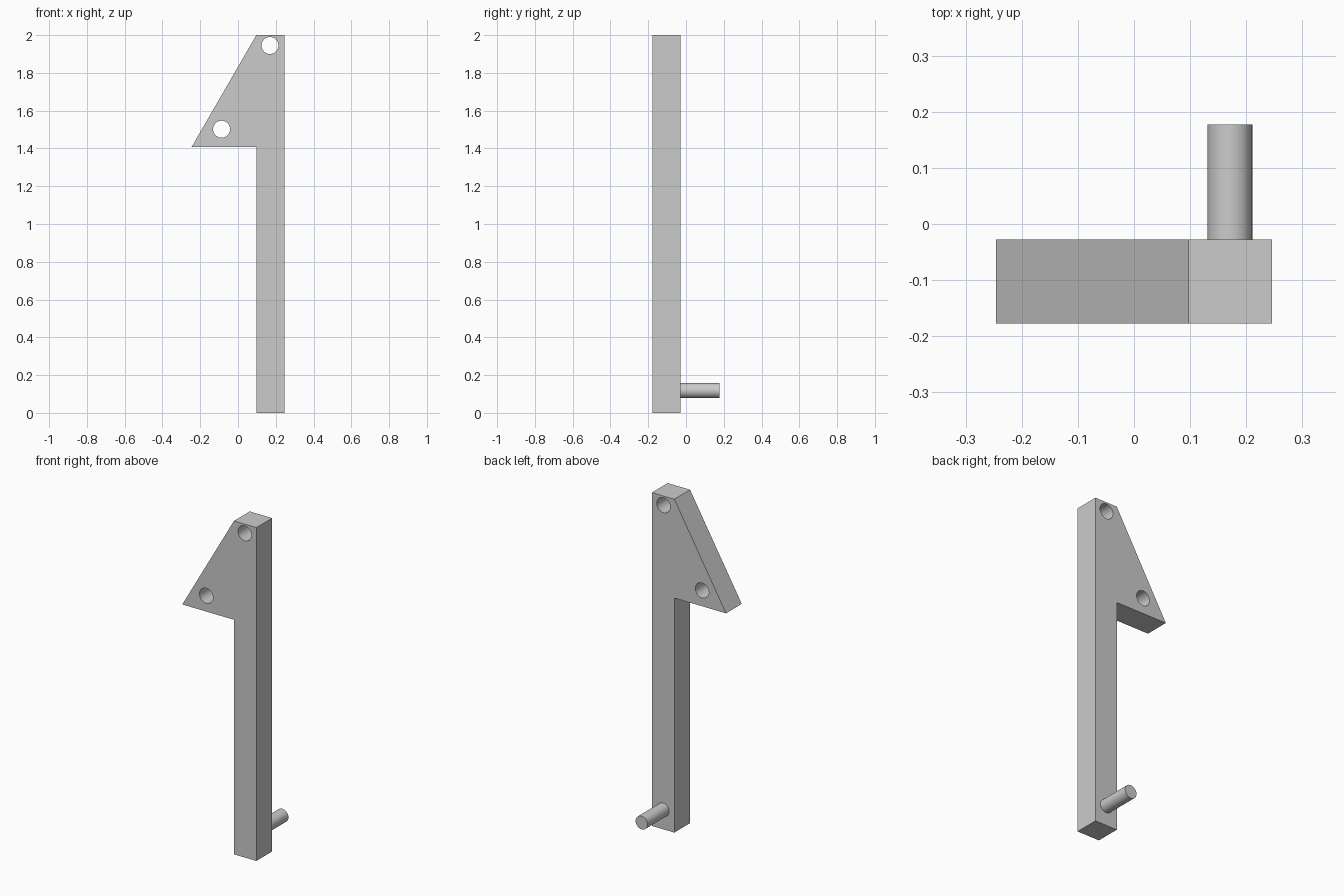
import bpy
import bmesh
from math import radians

cube = bpy.data.objects.get("Cube")
if cube:
    bpy.data.objects.remove(cube, do_unlink=True)

FRONT, BACK, PEG_END = -0.177, -0.028, 0.177

grey = bpy.data.materials.new("plain grey")
grey.use_nodes = True
colour = (0.6, 0.6, 0.6, 1)
grey.diffuse_color = colour
grey.node_tree.nodes["Principled BSDF"].inputs["Base Color"].default_value = colour


def cylinder(name, x, z, radius, y0, y1):
    """Round bar running along y."""
    bpy.ops.mesh.primitive_cylinder_add(
        vertices=32, radius=radius, depth=y1 - y0,
        location=(x, (y0 + y1) / 2, z), rotation=(radians(90), 0, 0))
    obj = bpy.context.object
    obj.name = name
    obj.data.materials.append(grey)
    bpy.ops.object.shade_smooth_by_angle(angle=radians(30))
    return obj


# Flat arm with the triangular head, extruded from its outline
outline = [(0.097, 0), (0.246, 0), (0.246, 2), (0.097, 2),
           (-0.246, 1.407), (0.097, 1.407)]
bm = bmesh.new()
face = bm.faces.new([bm.verts.new((x, FRONT, z)) for x, z in outline])
ext = bmesh.ops.extrude_face_region(bm, geom=[face])
moved = [v for v in ext["geom"] if isinstance(v, bmesh.types.BMVert)]
bmesh.ops.translate(bm, verts=moved, vec=(0, BACK - FRONT, 0))
bmesh.ops.recalc_face_normals(bm, faces=bm.faces)
mesh = bpy.data.meshes.new("arm")
bm.to_mesh(mesh)
bm.free()
arm = bpy.data.objects.new("arm", mesh)
bpy.context.collection.objects.link(arm)
mesh.materials.append(grey)

# Two through holes in the head
for name, x, z in (("upper", 0.169, 1.945), ("lower", -0.087, 1.502)):
    cutter = cylinder(name + "_hole_cutter", x, z, 0.045, FRONT - 0.1, BACK + 0.1)
    cutter.hide_render = True
    cutter.hide_set(True)
    cut = arm.modifiers.new(name + "_hole", "BOOLEAN")
    cut.operation = "DIFFERENCE"
    cut.solver = "EXACT"
    cut.object = cutter

# Peg at the foot, pointing backwards
cylinder("peg", 0.171, 0.118, 0.04, BACK, PEG_END)
